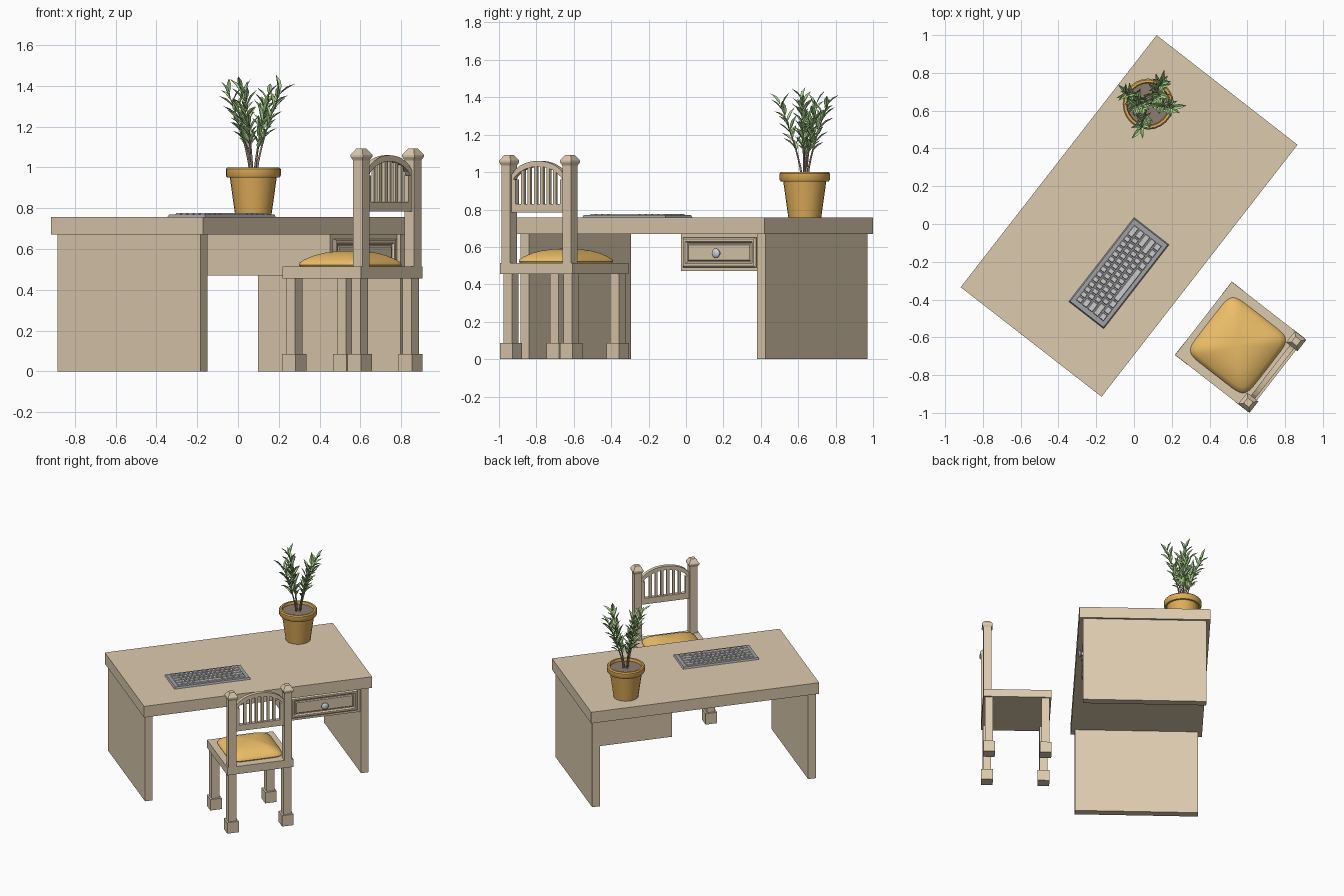
import bpy, bmesh, math, random
from mathutils import Matrix, Vector

if "Cube" in bpy.data.objects:
    bpy.data.objects.remove(bpy.data.objects["Cube"])

random.seed(4)
ANG = math.radians(52.13)
def frame(x, y):
    return Matrix.Translation((x, y, 0)) @ Matrix.Rotation(ANG, 4, 'Z')
DESK, CHAIR, PLANT = frame(-0.026, 0.0425), frame(0.561, -0.65), Matrix.Translation((0.075, 0.635, 0))

def material(name, c):
    m = bpy.data.materials.new(name)
    m.diffuse_color = (*c, 1)
    m.use_nodes = True
    m.node_tree.nodes["Principled BSDF"].inputs["Base Color"].default_value = m.diffuse_color
    return m
WOOD = material("wood", (0.72, 0.59, 0.42))
ORANGE = material("orange_fabric", (0.85, 0.52, 0.14))
CLAY = material("clay", (0.74, 0.42, 0.10))
SOIL = material("soil", (0.27, 0.20, 0.16))
STEM = material("stem", (0.45, 0.33, 0.25))
LEAF = material("leaf", (0.42, 0.68, 0.27))
DARK = material("dark_plastic", (0.36, 0.36, 0.38))
KEY = material("key_plastic", (0.62, 0.62, 0.62))
METAL = material("metal", (0.6, 0.62, 0.66))

def finish(name, bm, mat, mx, smooth=False, normals=True):
    if normals:
        bmesh.ops.recalc_face_normals(bm, faces=bm.faces)
    me = bpy.data.meshes.new(name)
    bm.to_mesh(me)
    bm.free()
    ob = bpy.data.objects.new(name, me)
    bpy.context.collection.objects.link(ob)
    me.materials.append(mat)
    ob.matrix_world = mx
    if smooth:
        bpy.ops.object.select_all(action='DESELECT')
        ob.select_set(True)
        bpy.context.view_layer.objects.active = ob
        bpy.ops.object.shade_smooth_by_angle(angle=math.radians(40))
    return ob

def add_box(bm, x0, x1, y0, y1, z0, z1, taper=0):
    lo = [bm.verts.new(p) for p in ((x0, y0, z0), (x1, y0, z0), (x1, y1, z0), (x0, y1, z0))]
    t = taper
    hi = [bm.verts.new(p) for p in ((x0+t, y0+t, z1), (x1-t, y0+t, z1), (x1-t, y1-t, z1), (x0+t, y1-t, z1))]
    bm.faces.new(lo[::-1])
    bm.faces.new(hi)
    for i in range(4):
        j = (i + 1) % 4
        bm.faces.new((lo[i], lo[j], hi[j], hi[i]))

def box(name, mat, mx, *b):
    bm = bmesh.new()
    add_box(bm, *b)
    return finish(name, bm, mat, mx)

def loft(name, mat, mx, shape, rings, smooth=False):
    """Stack copies of a 2D shape, one per (scale, z), closed at both ends."""
    bm = bmesh.new()
    loops = [[bm.verts.new((x * s, y * s, z)) for x, y in shape] for s, z in rings]
    n = len(shape)
    for a, b in zip(loops, loops[1:]):
        for i in range(n):
            bm.faces.new((a[i], a[(i+1) % n], b[(i+1) % n], b[i]))
    bm.faces.new(loops[0][::-1])
    bm.faces.new(loops[-1])
    return finish(name, bm, mat, mx, smooth)

def circle(n):
    return [(math.cos(2*math.pi*i/n), math.sin(2*math.pi*i/n)) for i in range(n)]
SQUARE = [(-1, -1), (1, -1), (1, 1), (-1, 1)]
ROUND_SQ = [(math.copysign(abs(c)**0.28, c), math.copysign(abs(s)**0.28, s)) for c, s in circle(48)]
def at(mx, x, y, z=0):
    return mx @ Matrix.Translation((x, y, z))

# Desk: top, two end panels, drawer case
box("desk_top", WOOD, DESK, -0.845, 0.845, -0.4725, 0.4725, 0.67, 0.757)
for side, x0, x1 in (("left", -0.829, -0.772), ("right", 0.772, 0.829)):
    box("desk_panel_" + side, WOOD, DESK, x0, x1, -0.4436, 0.4436, 0, 0.67)
box("drawer_case", WOOD, DESK, 0.238, 0.772, -0.42, 0.4436, 0.47, 0.67)

# Drawer front: stepped moulding on a plane facing the chair, and a knob
DRAWER = at(DESK, 0.505, -0.42, 0.57) @ Matrix.Rotation(math.pi/2, 4, 'X')
bm = bmesh.new()
steps = [(0, 0), (0, 0.008), (0.008, 0.016), (0.02, 0.016), (0.028, 0.006), (0.034, 0.006), (0.04, 0.012)]
loops = [[bm.verts.new((x*(0.247-i), y*(0.08-i), z)) for x, y in SQUARE] for i, z in steps]
for a, b in zip(loops, loops[1:]):
    for i in range(4):
        bm.faces.new((a[i], a[(i+1) % 4], b[(i+1) % 4], b[i]))
bm.faces.new(loops[0][::-1])
bm.faces.new(loops[-1])
finish("drawer_front", bm, WOOD, DRAWER)
loft("drawer_knob", METAL, at(DRAWER, -0.004, -0.004), circle(20),
     [(0.014, 0.01), (0.011, 0.024), (0.024, 0.03), (0.026, 0.036), (0.02, 0.044), (0.008, 0.047)], True)

# Keyboard: base plus five rows of keys, widths in key units, front row first
KB = at(DESK, -0.272, -0.143)
box("keyboard_base", DARK, KB, -0.282, 0.282, -0.1175, 0.1175, 0.757, 0.77, 0.006)
bm = bmesh.new()
rows = [[1.25]*3 + [6.25] + [1.25]*4, [2.25] + [1]*10 + [2.75], [1.75] + [1]*11 + [2.25],
        [1.5] + [1]*12 + [1.5], [1]*13 + [2]]
for r, row in enumerate(rows):
    x, y = -0.254, -0.095 + r * 0.038
    for w in row:
        w *= 0.508 / 15
        add_box(bm, x + 0.003, x + w - 0.003, y + 0.003, y + 0.035, 0.769, 0.777, 0.003)
        x += w
finish("keys", bm, KEY, KB)

# Chair: seat, legs with block feet, posts with caps
box("seat_frame", WOOD, CHAIR, -0.245, 0.245, -0.245, 0.245, 0.455, 0.515)
loft("seat_cushion", ORANGE, at(CHAIR, 0, 0.013), ROUND_SQ,
     [(0.192, 0.512), (0.198, 0.522), (0.194, 0.534), (0.175, 0.549), (0.14, 0.568),
      (0.1, 0.581), (0.05, 0.589), (0.01, 0.591)], True)
for sx, side in ((-1, "left"), (1, "right")):
    for sy, end in ((-1, "back"), (1, "front")):
        m = at(CHAIR, sx * 0.2035, sy * 0.2035)
        loft(f"{end}_leg_{side}", WOOD, m, SQUARE, [(0.029, 0.08), (0.029, 0.46)])
        loft(f"{end}_foot_{side}", WOOD, m, SQUARE, [(0.0425, 0), (0.0425, 0.085)])
    m = at(CHAIR, sx * 0.206, -0.2165)
    loft("back_post_" + side, WOOD, m, SQUARE, [(0.029, 0.51), (0.029, 1.05)])
    loft("post_cap_" + side, WOOD, m, SQUARE, [(0.029, 1.035), (0.038, 1.052), (0.038, 1.062), (0.018, 1.092)])

# Chair back: arched rim, bottom rail and slats
def arch(x, edge, mid):
    return edge + (mid - edge) * math.sqrt(max(0, 1 - (x / 0.19)**2))
Y0, Y1 = -0.232, -0.204
bm = bmesh.new()
N = 14
cols = []
for i in range(N + 1):
    x = -0.178 + 0.356 * i / N
    lo, hi = arch(x, 0.90, 1.03), arch(x, 0.945, 1.06)
    cols.append([bm.verts.new((x, y, z)) for y, z in ((Y0, lo), (Y1, lo), (Y1, hi), (Y0, hi))])
for a, b in zip(cols, cols[1:]):
    for i in range(4):
        bm.faces.new((a[i], a[(i+1) % 4], b[(i+1) % 4], b[i]))
bm.faces.new(cols[0])
bm.faces.new(cols[-1][::-1])
finish("back_arch", bm, WOOD, CHAIR)
box("back_rail", WOOD, CHAIR, -0.178, 0.178, Y0, Y1, 0.783, 0.83)
for sx in (-1, 1):
    box("back_stile", WOOD, CHAIR, *sorted((sx*0.178, sx*0.15)), Y0, Y1, 0.82, 0.96)
for i in range(6):
    x = -0.108 + i * 0.0432
    box("back_slat", WOOD, CHAIR, x - 0.01, x + 0.01, Y0 + 0.006, Y1 - 0.006, 0.82, arch(x, 0.90, 1.03) + 0.01)

# Flower pot with hollow rim, and soil
loft("flower_pot", CLAY, PLANT, circle(24),
     [(0.088, 0.757), (0.115, 0.95), (0.128, 0.95), (0.135, 0.96), (0.135, 0.992), (0.128, 1.0),
      (0.115, 1.0), (0.11, 0.975)], True)
loft("soil", SOIL, PLANT, circle(24), [(0.111, 0.97), (0.111, 0.98)])

# Plant: curved stems with a spiral of folded pointed leaves
def add_leaf(bm, p, d, length, width):
    side = d.cross(Vector((0, 0, 1))).normalized()
    up = side.cross(d).normalized()
    pts = [p, p + d*length*0.5 - up*length*0.02, p + d*length - up*length*0.12]
    base, mid, tip = [bm.verts.new(q) for q in pts]
    for s in (-1, 1):
        a = bm.verts.new(p + d*length*0.3 + side*s*width*0.9 + up*width*0.35)
        b = bm.verts.new(p + d*length*0.62 + side*s*width*0.85 + up*width*0.3)
        for f in ((base, mid, a), (a, mid, b), (mid, tip, b)):
            bm.faces.new(f if s < 0 else f[::-1])

tips = [(-0.12, 0.06, 1.36), (0.075, 0.12, 1.36), (0.13, -0.02, 1.37), (-0.04, -0.13, 1.36),
        (-0.06, -0.01, 1.38), (0.06, 0.05, 1.30), (-0.075, 0.02, 1.28)]
leaves = bmesh.new()
for k, (tx, ty, tz) in enumerate(tips):
    cu = bpy.data.curves.new("stem", 'CURVE')
    cu.dimensions = '3D'
    cu.bevel_depth, cu.bevel_resolution = 0.005, 1
    sp = cu.splines.new('POLY')
    sp.points.add(7)
    path = []
    for i in range(8):
        t = i / 7
        f = 0.12 + 0.88 * t**1.35
        path.append(Vector((tx*f, ty*f, 0.97 + (tz - 0.97) * t)))
        sp.points[i].co = (*path[-1], 1)
        sp.points[i].radius = 1.2 - 0.9 * t
    ob = bpy.data.objects.new(f"stem_{k}", cu)
    bpy.context.collection.objects.link(ob)
    cu.materials.append(STEM)
    ob.matrix_world = PLANT
    for j in range(17):
        t = 0.36 + 0.64 * j / 16
        i = min(int(t * 7), 6)
        p = path[i].lerp(path[i+1], t * 7 - i)
        axis = (path[i+1] - path[i]).normalized()
        a = j * 2.4 + k
        d = Vector((math.cos(a), math.sin(a), 0)) * random.uniform(0.45, 0.8) + axis * (0.75 + 0.3 * t)
        add_leaf(leaves, p, d.normalized(), random.uniform(0.075, 0.1), random.uniform(0.011, 0.015))
finish("leaves", leaves, LEAF, PLANT, normals=False)
